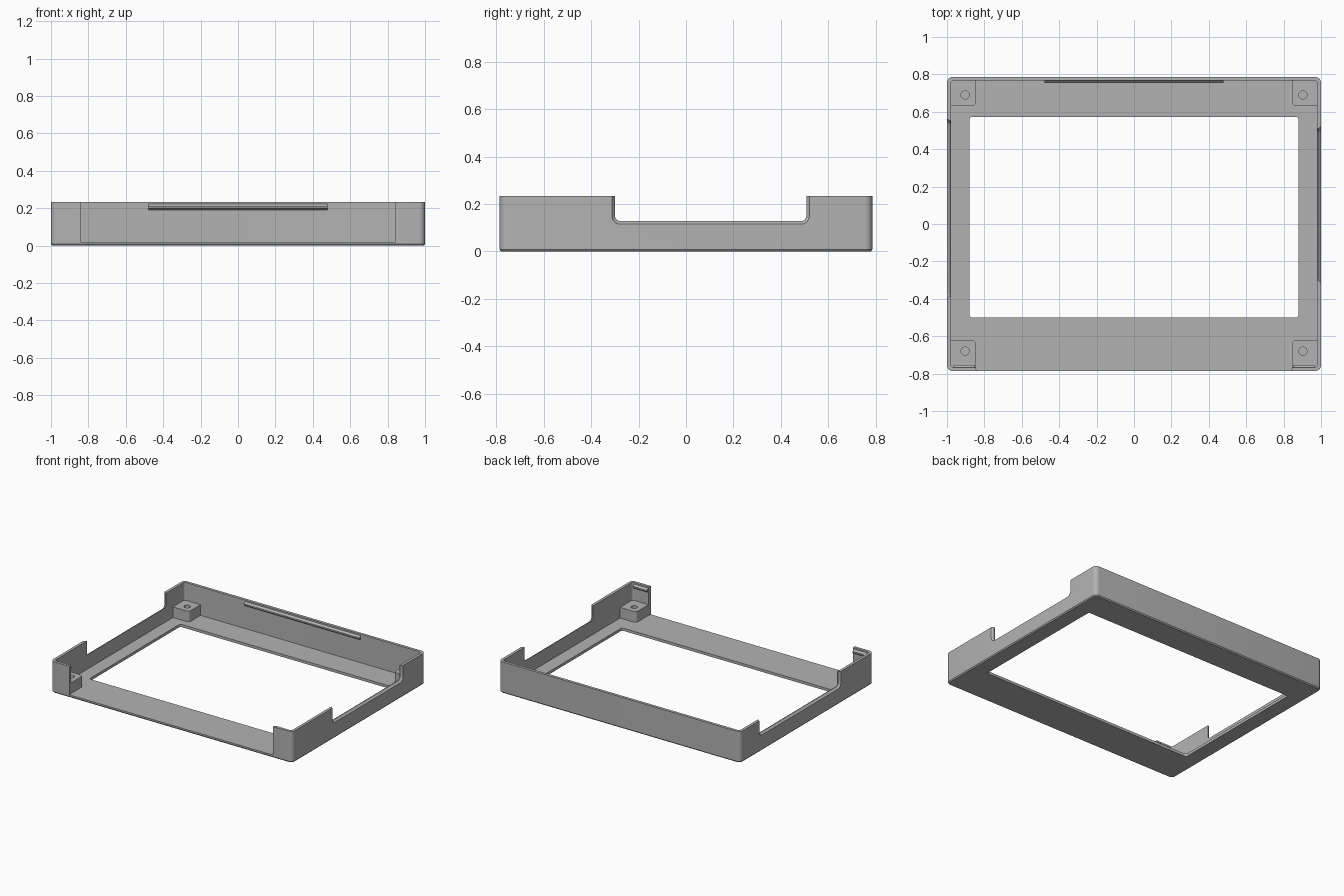
import bpy
import bmesh
from math import cos, sin, pi

if "Cube" in bpy.data.objects:
    bpy.data.objects.remove(bpy.data.objects["Cube"])

HX, HY, HEIGHT = 1.0, 0.787, 0.233
WALL, FLOOR = 0.021, 0.02

grey = bpy.data.materials.new("plain grey")
grey.use_nodes = True
COLOUR = (0.45, 0.45, 0.45, 1)
grey.diffuse_color = COLOUR
grey.node_tree.nodes["Principled BSDF"].inputs["Base Color"].default_value = COLOUR


def rounded(x0, x1, y0, y1, radii, seg=6):
    """Rounded rectangle, radii in order: ++, -+, --, +-."""
    if not isinstance(radii, tuple):
        radii = (radii,) * 4
    corners = ((x1, y1), (x0, y1), (x0, y0), (x1, y0))
    points = []
    for i, ((cx, cy), r) in enumerate(zip(corners, radii)):
        sx, sy = (1, -1, -1, 1)[i], (1, 1, -1, -1)[i]
        for k in range(seg + 1 if r else 1):
            a = (i + k / seg) * pi / 2
            if r:
                points.append((cx - sx * r + r * cos(a), cy - sy * r + r * sin(a)))
            else:
                points.append((cx, cy))
    return points


def loft(name, loops):
    """Solid skinned through matching loops of 3D points."""
    bm = bmesh.new()
    rings = [[bm.verts.new(p) for p in loop] for loop in loops]
    for a, b in zip(rings, rings[1:]):
        for i in range(len(a)):
            j = (i + 1) % len(a)
            bm.faces.new((a[i], a[j], b[j], b[i]))
    bm.faces.new(rings[0])
    bm.faces.new(rings[-1])
    bmesh.ops.recalc_face_normals(bm, faces=bm.faces)
    mesh = bpy.data.meshes.new(name)
    bm.to_mesh(mesh)
    bm.free()
    mesh.materials.append(grey)
    obj = bpy.data.objects.new(name, mesh)
    bpy.context.collection.objects.link(obj)
    return obj


def upright(outline, z):
    return [(x, y, z) for x, y in outline]


def carve(target, cutters):
    """Subtract the cutters, then delete them."""
    for cutter in cutters:
        cutter.hide_render = True
        mod = target.modifiers.new("cut", "BOOLEAN")
        mod.object, mod.operation, mod.solver = cutter, "DIFFERENCE", "EXACT"
    bpy.context.view_layer.update()
    graph = bpy.context.evaluated_depsgraph_get()
    mesh = bpy.data.meshes.new_from_object(target.evaluated_get(graph))
    target.modifiers.clear()
    target.data = mesh
    for cutter in cutters:
        bpy.data.objects.remove(cutter)


def smooth(obj):
    bpy.ops.object.select_all(action="DESELECT")
    obj.select_set(True)
    bpy.context.view_layer.objects.active = obj
    bpy.ops.object.shade_smooth_by_angle(angle=pi / 6)


# Tray body with a small bevel round its base
def body_outline(inset, r):
    return rounded(-HX + inset, HX - inset, -HY + inset, HY - inset, r)


frame = loft("frame", [upright(body_outline(0.007, 0.025), 0),
                       upright(body_outline(0, 0.032), 0.008),
                       upright(body_outline(0, 0.032), HEIGHT)])

# Hollow interior and the display window
cavity = loft("cavity_cutter", [upright(body_outline(WALL, 0.015), z) for z in (FLOOR, 0.4)])
window_outline = rounded(-0.88, 0.88, -0.5, 0.573, 0.016)
window = loft("window_cutter", [upright(window_outline, z) for z in (-0.1, 0.1)])

# Wide front opening with slanted ends
opening = loft("front_cutter", [[(s * x, y, z) for s, x, y in
                                 ((-1, 0.838, -0.8), (1, 0.838, -0.8),
                                  (1, 0.85, -0.75), (-1, 0.85, -0.75))]
                                for z in (FLOOR, 0.4)])


# Side notches, flared on the outside
def notch(name, side, y0, y1):
    loops = []
    for x, grow in ((0.9, 0), (0.985, 0), (1.0, 0.013), (1.1, 0.013)):
        outline = rounded(y0 - grow, y1 + grow, 0.128 - grow, 0.4, 0.022 + grow)
        loops.append([(side * x, y, z) for y, z in outline])
    return loft(name, loops)


carve(frame, [cavity, window, opening,
              notch("left_notch_cutter", 1, -0.3, 0.508),
              notch("right_notch_cutter", -1, -0.388, 0.55)])
smooth(frame)

# Corner screw bosses with blind holes
for side, side_name in ((1, "left"), (-1, "right")):
    for end, end_name, inner_y, hole_y in ((1, "back", 0.63, 0.69),
                                           (-1, "front", 0.62, -0.68)):
        x0, x1 = sorted((side * 0.846, side * 0.985))
        y0, y1 = sorted((end * inner_y, end * 0.772))
        # Only the corner facing the middle is rounded
        radii = tuple(0.022 if (sx, sy) == (-side, -end) else 0
                      for sx, sy in ((1, 1), (-1, 1), (-1, -1), (1, -1)))
        outline = rounded(x0, x1, y0, y1, radii)
        boss = loft(f"{end_name}_{side_name}_boss",
                    [upright(outline, z) for z in (FLOOR - 0.005, 0.1)])
        hx = side * 0.903
        circle = rounded(hx - 0.022, hx + 0.022, hole_y - 0.022, hole_y + 0.022, 0.0219)
        carve(boss, [loft("hole_cutter", [upright(circle, z) for z in (FLOOR, 0.2)])])
        smooth(boss)


# Snap ridges just under the rim
def ridge(name, x0, x1, end):
    face = HY - WALL
    profile = ((face + 0.005, 0.19), (face, 0.19), (face - 0.013, 0.2),
               (face - 0.013, 0.21), (face, 0.222), (face + 0.005, 0.222))
    return loft(name, [[(x, end * y, z) for y, z in profile] for x in (x0, x1)])


ridge("back_ridge", -0.478, 0.478, 1)
ridge("front_left_ridge", 0.85, 0.965, -1)
ridge("front_right_ridge", -0.965, -0.85, -1)
